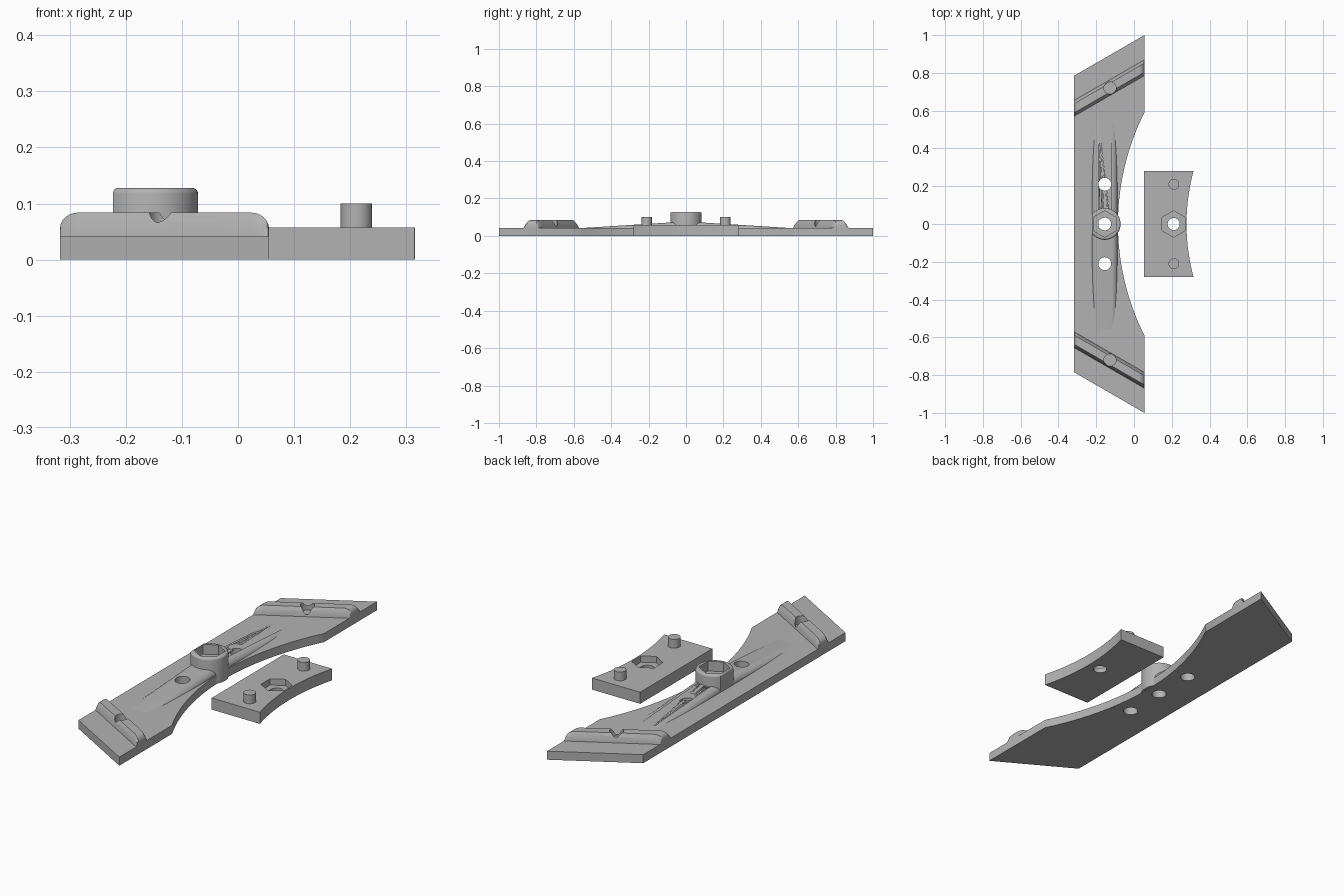
import bpy
import bmesh
from math import sin, cos, pi, radians, sqrt

old = bpy.data.objects.get("Cube")
if old:
    bpy.data.objects.remove(old, do_unlink=True)

grey = bpy.data.materials.new("plain grey")
grey.use_nodes = True
grey.diffuse_color = (0.45, 0.45, 0.45, 1)
grey.node_tree.nodes["Principled BSDF"].inputs["Base Color"].default_value = (0.45, 0.45, 0.45, 1)

HUB_X = -0.155      # hub axis and spine line
PLATE_X = 0.21      # small plate axis
LEFT, RIGHT = -0.317, 0.055
BASE = 0.042        # blade thickness
SLOPE = 0.215 / 0.372


def loft(name, rings):
    """Skin a list of equal-length point rings and cap both ends."""
    bm = bmesh.new()
    rows = [[bm.verts.new(p) for p in ring] for ring in rings]
    n = len(rows[0])
    for a, b in zip(rows, rows[1:]):
        for i in range(n):
            j = (i + 1) % n
            bm.faces.new((a[i], a[j], b[j], b[i]))
    bm.faces.new(rows[0][::-1])
    bm.faces.new(rows[-1])
    bmesh.ops.recalc_face_normals(bm, faces=bm.faces)
    mesh = bpy.data.meshes.new(name)
    bm.to_mesh(mesh)
    bm.free()
    mesh.materials.append(grey)
    obj = bpy.data.objects.new(name, mesh)
    bpy.context.collection.objects.link(obj)
    return obj


def prism(name, outline, z0, z1):
    return loft(name, [[(x, y, z) for x, y in outline] for z in (z0, z1)])


def circle(x, y, r, n=40):
    """Regular polygon with a corner towards +y."""
    return [(x + r * sin(2 * pi * i / n), y + r * cos(2 * pi * i / n)) for i in range(n)]


def arc_edge(x_mid, x_end, half, n=32):
    """Concave right-hand edge running from +half to -half in y."""
    sag = x_end - x_mid
    r = (half * half + sag * sag) / (2 * sag)
    ys = [half - 2 * half * i / n for i in range(n + 1)]
    return [(x_mid + r - sqrt(r * r - y * y), y) for y in ys]


def cutter(name, outline, z0, z1):
    obj = prism(name, outline, z0, z1)
    obj.hide_render = True
    obj.hide_viewport = True
    obj.display_type = 'WIRE'
    return obj


def cut(obj, cutters):
    for c in cutters:
        mod = obj.modifiers.new(c.name, 'BOOLEAN')
        mod.operation = 'DIFFERENCE'
        mod.solver = 'EXACT'
        mod.object = c


def smooth(obj, angle=30):
    bpy.ops.object.select_all(action='DESELECT')
    obj.select_set(True)
    bpy.context.view_layer.objects.active = obj
    bpy.ops.object.shade_smooth_by_angle(angle=radians(angle))


# Cutters: through holes, hexagonal pockets and blind holes
holes = [cutter("hole_cutter", circle(HUB_X, y, 0.034), -0.1, 0.3) for y in (-0.21, 0, 0.21)]
hub_pocket = cutter("hub_pocket_cutter", circle(HUB_X, 0, 0.07, 6), 0.08, 0.3)
plate_pocket = cutter("plate_pocket_cutter", circle(PLATE_X, 0, 0.07, 6), 0.026, 0.3)
plate_hole = cutter("plate_hole_cutter", circle(PLATE_X, 0, 0.032), -0.1, 0.3)

# Blade: slanted ends and one curved side
outline = [(LEFT, -0.785), (LEFT, 0.785), (RIGHT, 1.0)]
outline += arc_edge(-0.085, RIGHT, 0.59) + [(RIGHT, -1.0)]
blade = prism("blade", outline, 0, BASE)
cut(blade, holes)

# Spine: rounded ridge that sinks into the blade towards both ends
def spine_ring(y):
    top = 0.077 - 0.063 * abs(y)
    side = [(0.068 - 0.034 * (1 - cos(a)), top - 0.03 + 0.03 * sin(a))
            for a in (pi / 2 * i / 8 for i in range(9))]
    half = [(0.068, 0.004)] + side
    return ([(HUB_X + u, y, z) for u, z in half]
            + [(HUB_X - u, y, z) for u, z in reversed(half)])


spine = loft("spine", [spine_ring(y) for y in (-0.57, 0, 0.57)])
cut(spine, holes)

# Hub: round boss with a flat on its outer side and a rounded rim
def hub_ring(inset, z):
    span = radians(144)
    pts = []
    for i in range(41):
        a = -span + 2 * span * i / 40
        r = 0.084 - inset
        pts.append((HUB_X + r * cos(a), r * sin(a), z))
    return pts


rim = [hub_ring(0.011 * (1 - cos(a)), 0.117 + 0.011 * sin(a))
       for a in (pi / 2 * i / 5 for i in range(6))]
hub = loft("hub", [hub_ring(0, 0.001)] + rim)
cut(hub, [holes[1], hub_pocket])

# Clamp bars: slanted, bevelled, rounded at both ends, with a blind hole
section = [(-0.042, 0.03), (-0.042, BASE), (-0.034, 0.068), (-0.024, 0.084)]
section += [(-v, z) for v, z in reversed(section)]


def bar_ring(side, x, rise):
    y_mid = 0.6125 + SLOPE * (x - LEFT)
    return [(x, side * (y_mid + v), z if z <= BASE else BASE + (z - BASE) * rise)
            for v, z in section]


steps = [pi / 2 * i / 6 for i in range(7)]
ends = [(0.033 * (1 - cos(a)), 0.35 + 0.65 * sin(a)) for a in steps]
for side, label in ((-1, "front"), (1, "back")):
    rings = [bar_ring(side, LEFT + d, f) for d, f in ends]
    rings += [bar_ring(side, RIGHT - d, f) for d, f in reversed(ends)]
    bar = loft(label + "_bar", rings)
    pit = cutter(label + "_pit_cutter", circle(-0.127, side * 0.72, 0.032), 0.044, 0.3)
    cut(bar, [pit])
    smooth(bar, 20)

# Small plate with a curved side, hexagonal pocket and two pegs
outline = [(0.053, -0.28), (0.053, 0.28)] + arc_edge(0.278, 0.315, 0.28, 20)
small_plate = prism("small_plate", outline, 0, 0.057)
cut(small_plate, [plate_pocket, plate_hole])
for y, label in ((-0.21, "front"), (0.21, "back")):
    smooth(prism(label + "_peg", circle(PLATE_X + 0.001, y, 0.028), 0.05, 0.1))

for part in (blade, spine, hub, small_plate):
    smooth(part)
